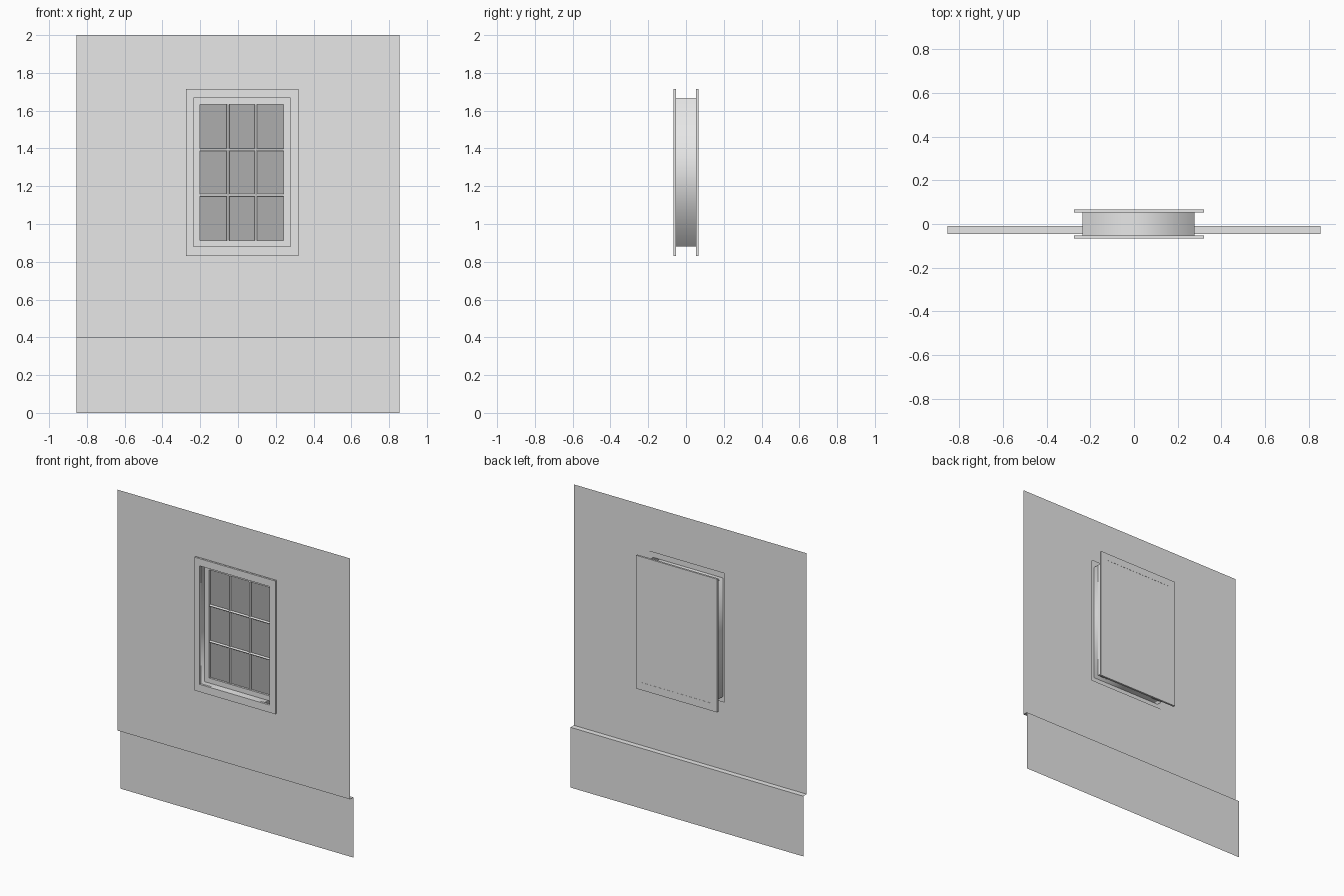
import bpy, bmesh
from mathutils import Matrix, Vector

cube = bpy.data.objects.get("Cube")
if cube:
    bpy.data.objects.remove(cube, do_unlink=True)


def material(name, value):
    mat = bpy.data.materials.new(name)
    mat.use_nodes = True
    colour = (value, value, value, 1)
    mat.diffuse_color = colour
    mat.node_tree.nodes["Principled BSDF"].inputs["Base Color"].default_value = colour
    return mat


PALE = material("pale_grey", 0.8)
GLASS = material("dark_glass_grey", 0.42)


def finish(name, bm, mat, smooth=False, recalc=True):
    if recalc:
        bmesh.ops.recalc_face_normals(bm, faces=bm.faces[:])
    for face in bm.faces:
        face.smooth = smooth
    mesh = bpy.data.meshes.new(name)
    bm.to_mesh(mesh)
    bm.free()
    mesh.materials.append(mat)
    obj = bpy.data.objects.new(name, mesh)
    bpy.context.collection.objects.link(obj)
    return obj


def loop(bm, rect, y):
    """Four corner vertices of a rectangle (left, right, bottom, top) at depth y."""
    x0, x1, z0, z1 = rect
    return [bm.verts.new((x, y, z)) for x, z in ((x0, z0), (x1, z0), (x1, z1), (x0, z1))]


def bridge(bm, a, b):
    for i in range(4):
        j = (i + 1) % 4
        bm.faces.new((a[i], a[j], b[j], b[i]))


def solid_ring(name, outer, inner, y0, y1, mat):
    bm = bmesh.new()
    loops = [loop(bm, outer, y0), loop(bm, inner, y0), loop(bm, inner, y1), loop(bm, outer, y1)]
    for i in range(4):
        bridge(bm, loops[i], loops[(i + 1) % 4])
    return finish(name, bm, mat)


def slab(name, rect, y0, y1, mat):
    bm = bmesh.new()
    front, back = loop(bm, rect, y0), loop(bm, rect, y1)
    bridge(bm, front, back)
    bm.faces.new(front)
    bm.faces.new(back)
    return finish(name, bm, mat)


def bar(name, start, end, radius, mat):
    """Round glazing bar between two points."""
    start, end = Vector(start), Vector(end)
    span = end - start
    bm = bmesh.new()
    turn = span.to_track_quat('Z', 'Y').to_matrix().to_4x4()
    bmesh.ops.create_cone(bm, segments=8, radius1=radius, radius2=radius, depth=span.length,
                          matrix=Matrix.Translation((start + end) / 2) @ turn)
    return finish(name, bm, mat, smooth=True)


HALF = 0.855
WALL_Y, BASE_Y, LEDGE_Z = -0.045, -0.01, 0.4
TRIM = (-0.275, 0.32, 0.83, 1.715)
JAMB = (-0.235, 0.277, 0.88, 1.667)
PANE = (-0.2, 0.242, 0.913, 1.632)
HOLE = (-0.25, 0.3, 0.85, 1.705)

# Upper wall: thin sheet with the window hole
bm = bmesh.new()
bridge(bm, loop(bm, (-HALF, HALF, LEDGE_Z, 2), WALL_Y), loop(bm, HOLE, WALL_Y))
finish("upper_wall", bm, PALE, recalc=False)

# Lower wall: set-back sheet joined by a narrow ledge
bm = bmesh.new()
rows = [[bm.verts.new((x, y, z)) for x in (-HALF, HALF)]
        for y, z in ((BASE_Y, 0), (BASE_Y, LEDGE_Z), (WALL_Y, LEDGE_Z))]
for low, high in zip(rows, rows[1:]):
    bm.faces.new((low[0], low[1], high[1], high[0]))
finish("lower_wall_and_ledge", bm, PALE, recalc=False)

# Trim on both sides and the closing panel at the back
solid_ring("front_trim", TRIM, JAMB, -0.066, -0.053, PALE)
solid_ring("back_trim", TRIM, JAMB, 0.053, 0.066, PALE)
slab("back_panel", JAMB, 0.055, 0.065, PALE)

# Window reveal running through the wall
bm = bmesh.new()
bridge(bm, loop(bm, JAMB, -0.053), loop(bm, JAMB, 0.053))
finish("window_reveal", bm, PALE, smooth=True)

# Sash, glass and glazing bars
solid_ring("sash", JAMB, PANE, -0.017, 0.012, PALE)
slab("glass", PANE, -0.004, 0.004, GLASS)
x0, x1, z0, z1 = PANE
for i in (1, 2):
    x = x0 + (x1 - x0) * i / 3
    z = z0 + (z1 - z0) * i / 3
    bar(f"upright_glazing_bar_{i}", (x, -0.007, z0), (x, -0.007, z1), 0.007, PALE)
    bar(f"level_glazing_bar_{i}", (x0, -0.007, z), (x1, -0.007, z), 0.007, PALE)
